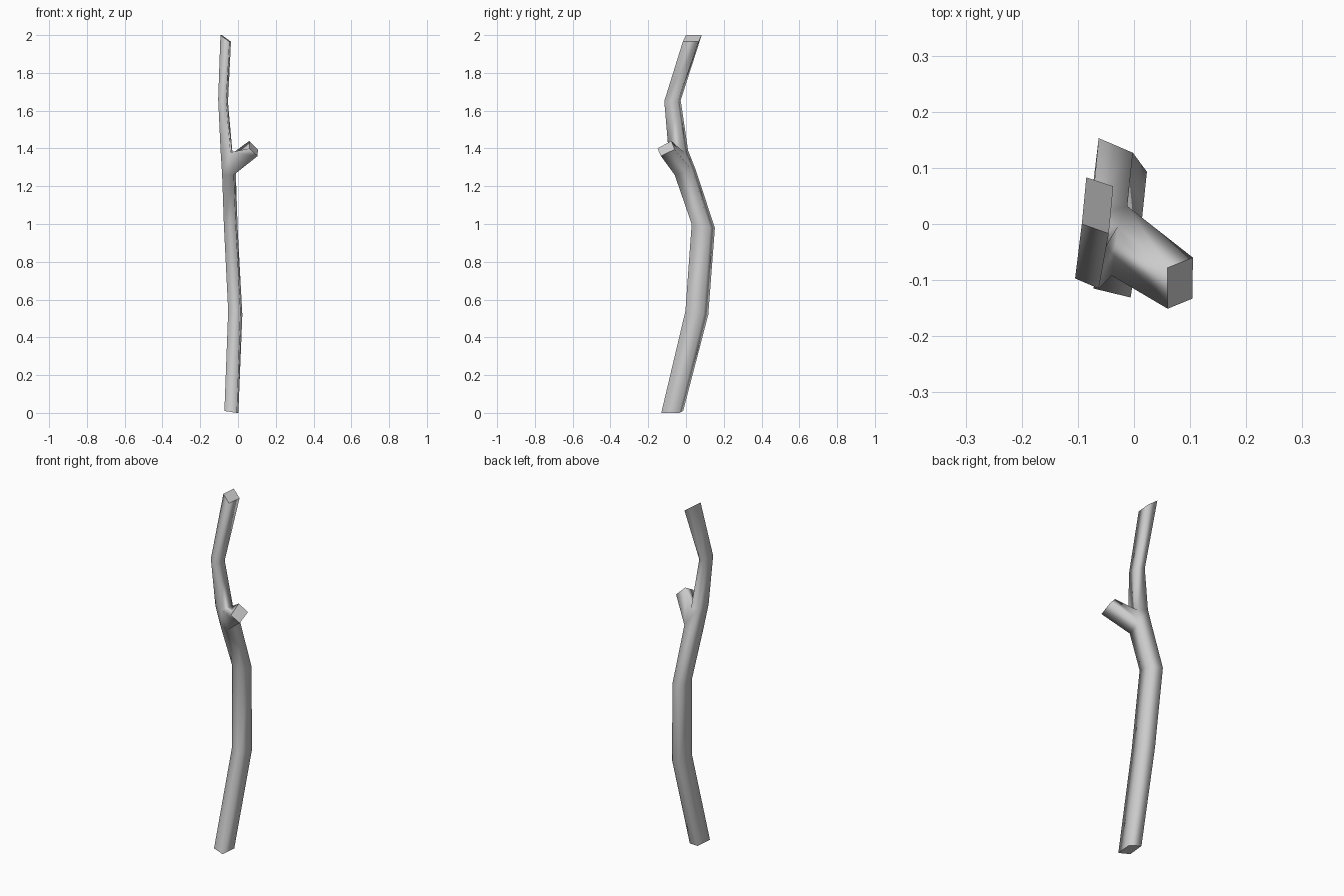
import bpy, bmesh

if "Cube" in bpy.data.objects:
    bpy.data.objects.remove(bpy.data.objects["Cube"])

# Four-sided trunk sections, bottom to top: front-left, front-right, back-right, back-left
RINGS = [
    [(-.072, -.115, .01), (-.006, -.131, 0), (.002, -.037, 0), (-.062, -.015, .01)],
    [(-.052, .018, .54), (.013, -.003, .54), (.023, .093, .52), (-.040, .118, .52)],
    [(-.075, .053, 1.0), (-.012, .030, 1.0), (-.002, .127, .98), (-.063, .153, .98)],
    [(-.084, -.040, 1.26), (-.022, -.060, 1.26), (-.012, .032, 1.285), (-.073, .050, 1.29)],
    [(-.092, -.074, 1.385), (-.040, -.092, 1.38), (-.029, -.005, 1.375), (-.083, .011, 1.39)],
    [(-.105, -.097, 1.66), (-.063, -.115, 1.65), (-.053, -.045, 1.645), (-.095, -.028, 1.655)],
    [(-.093, 0, 2.0), (-.045, -.017, 1.965), (-.037, .067, 1.965), (-.085, .083, 2.0)],
]
# End of the cut side branch, in the order of the trunk opening it grows from
BRANCH_END = [(.104, -.133, 1.36), (.105, -.060, 1.395),
              (.060, -.078, 1.44), (.060, -.151, 1.40)]
FORK = 3  # trunk segment whose right side carries the branch

bm = bmesh.new()
caps = []


def bridge(a, b, skip=None):
    for i in range(4):
        if i != skip:
            j = (i + 1) % 4
            bm.faces.new((a[i], a[j], b[j], b[i]))


# Trunk
rings = [[bm.verts.new(p) for p in ring] for ring in RINGS]
for k in range(len(rings) - 1):
    bridge(rings[k], rings[k + 1], skip=1 if k == FORK else None)
caps += [bm.faces.new(rings[0][::-1]), bm.faces.new(rings[-1])]

# Branch stub
lo, hi = rings[FORK], rings[FORK + 1]
end = [bm.verts.new(p) for p in BRANCH_END]
bridge([lo[1], lo[2], hi[2], hi[1]], end)
caps.append(bm.faces.new(end))

# Smooth bark, crisp flat cut ends
bmesh.ops.recalc_face_normals(bm, faces=bm.faces)
for f in bm.faces:
    f.smooth = True
for f in caps:
    f.smooth = False
    for e in f.edges:
        e.smooth = False

mesh = bpy.data.meshes.new("stick")
bm.to_mesh(mesh)
bm.free()
bpy.context.collection.objects.link(bpy.data.objects.new("stick", mesh))
